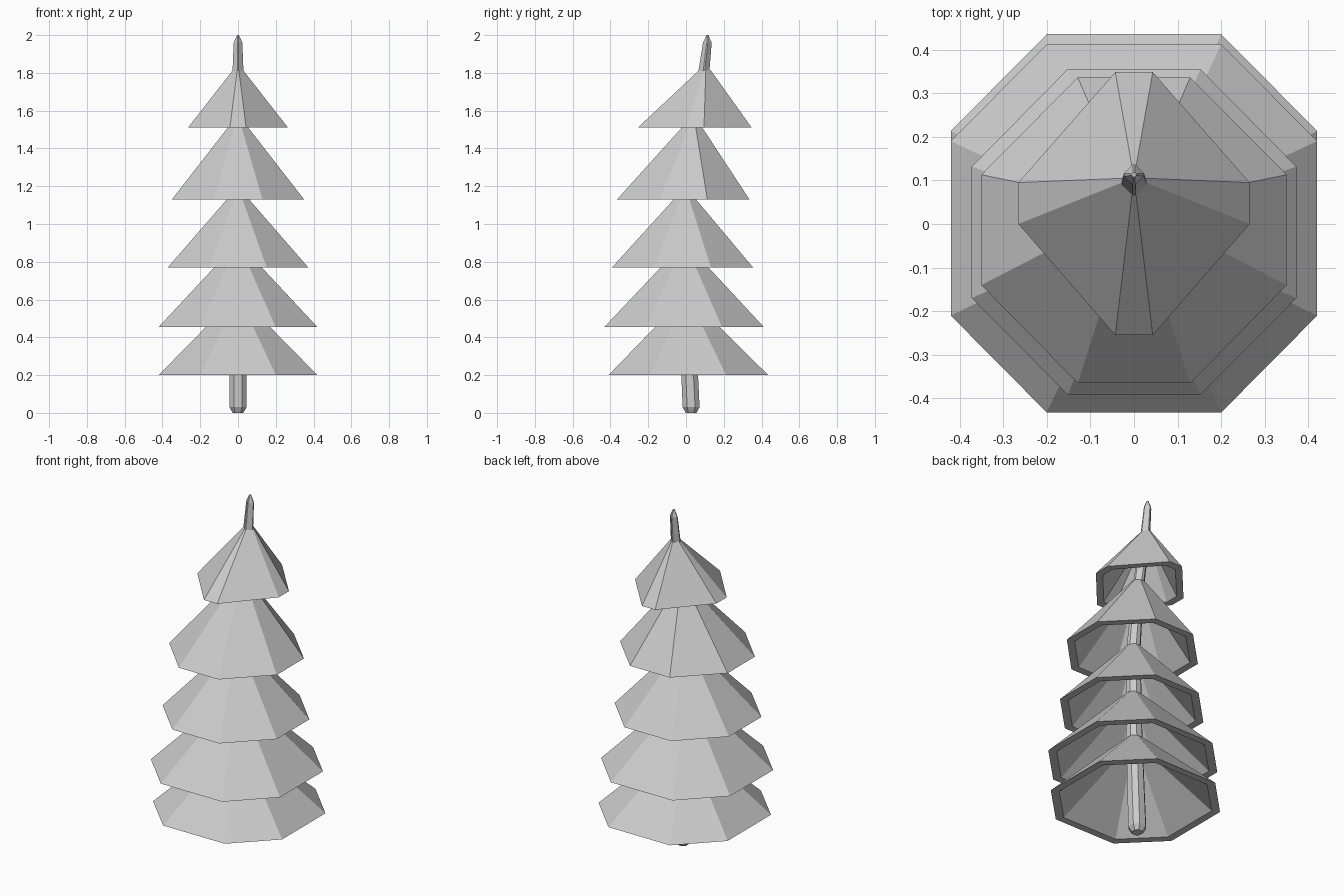
import bpy, bmesh

if "Cube" in bpy.data.objects:
    bpy.data.objects.remove(bpy.data.objects["Cube"])


def octagon(hx, cx, y0, y1, s0, s1, z):
    """Irregular octagon: half width, half corner, y range, side-corner y values."""
    return [(cx, y0, z), (hx, s0, z), (hx, s1, z), (cx, y1, z),
            (-cx, y1, z), (-hx, s1, z), (-hx, s0, z), (-cx, y0, z)]


def scaled(ring, k, cy, z, base_cy):
    return [(x * k, cy + (y - base_cy) * k, z) for x, y, _ in ring]


def loft(name, rings):
    """Join successive rings with flat quads and cap both ends."""
    bm = bmesh.new()
    vs = [[bm.verts.new(p) for p in r] for r in rings]
    for a, b in zip(vs, vs[1:]):
        for i in range(8):
            j = (i + 1) % 8
            bm.faces.new((a[i], a[j], b[j], b[i]))
    bm.faces.new(vs[0])
    bm.faces.new(vs[-1])
    bmesh.ops.recalc_face_normals(bm, faces=bm.faces)
    me = bpy.data.meshes.new(name)
    bm.to_mesh(me)
    bm.free()
    ob = bpy.data.objects.new(name, me)
    bpy.context.collection.objects.link(ob)
    return ob


# Trunk: slightly bent, bevelled foot, pointed tip (z, centre y, half width, half corner)
trunk = [(0, .027, .028, .014), (.03, .027, .045, .021), (.6, .002, .042, .018),
         (1.15, -.003, .037, .013), (1.5, .035, .032, .008), (1.81, .095, .029, .004),
         (1.96, .113, .023, .003), (2.0, .113, .005, .002)]
loft("trunk", [octagon(h, c, y - h, y + h, y - c, y + c, z) for z, y, h, c in trunk])

# Branch tiers: base z, top z, top centre y, then octagon dimensions
tiers = [
    (.20, .585, .005, .42, .20, -.41, .435, -.19, .213),
    (.455, .86, -.007, .42, .20, -.432, .412, -.21, .19),
    (.77, 1.155, -.005, .372, .152, -.392, .355, -.17, .132),
    (1.13, 1.535, .035, .35, .129, -.365, .336, -.14, .113),
    (1.51, 1.815, .100, .265, .043, -.255, .348, 0, .095),
]
rim = .042
for i, (z0, z1, cy, hx, cx, y0, y1, s0, s1) in enumerate(tiers):
    base = octagon(hx, cx, y0, y1, s0, s1, z0)
    mid = (y0 + y1) / 2
    top = scaled(base, .1, cy, z1, mid)
    inner = scaled(base, (hx - rim) / hx, mid, z0, mid)
    inner_top = scaled(base, .09, cy - .003, z1 - .045, mid)
    loft(f"branch_tier_{i + 1}", [top, base, inner, inner_top])
